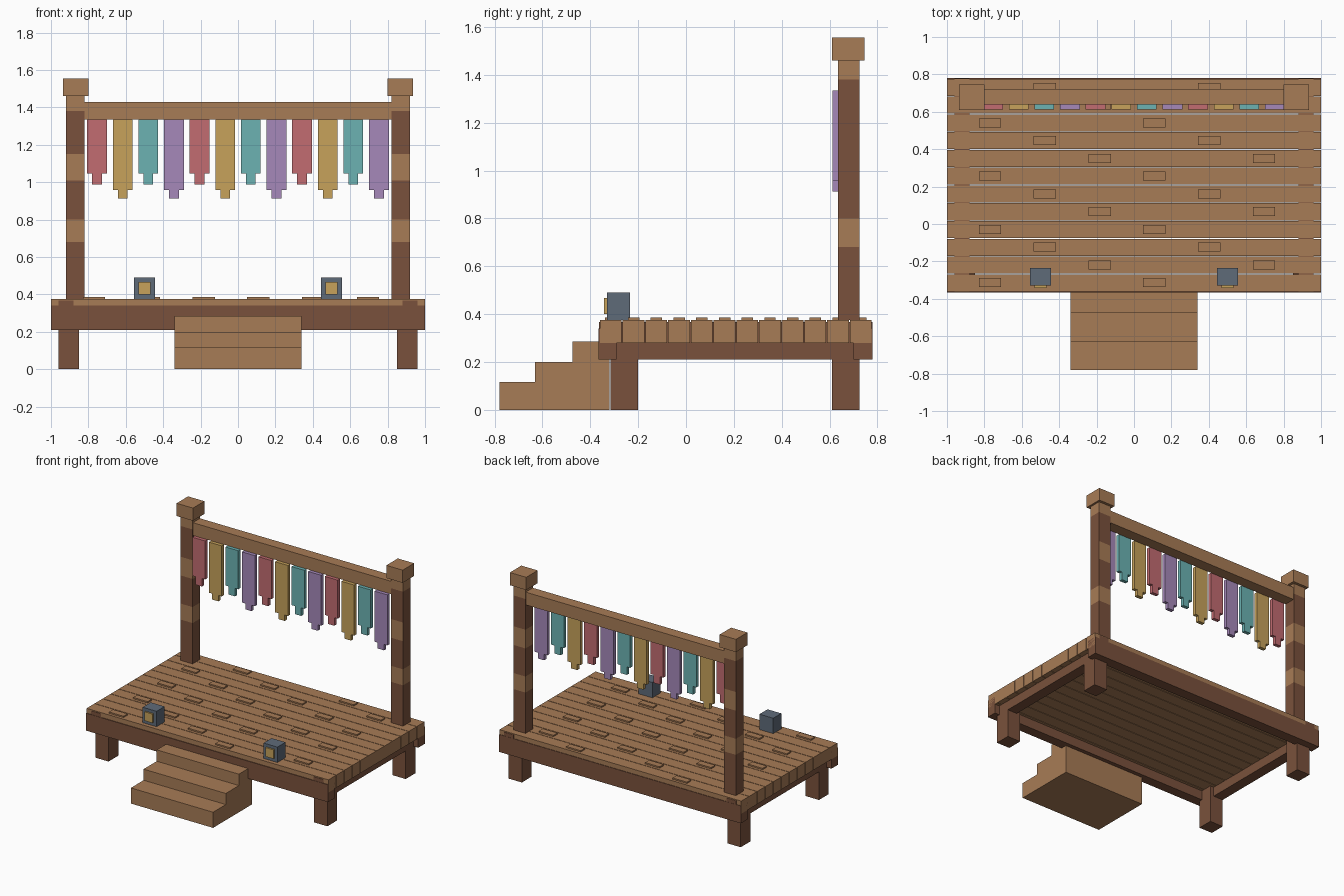
import bpy
import bmesh

cube = bpy.data.objects.get("Cube")
if cube:
    bpy.data.objects.remove(cube, do_unlink=True)


def material(name, r, g, b):
    m = bpy.data.materials.new(name)
    m.use_nodes = True
    m.diffuse_color = (r, g, b, 1)
    m.node_tree.nodes["Principled BSDF"].inputs["Base Color"].default_value = (r, g, b, 1)
    return m


LIGHT = material("light_wood", 0.39, 0.20, 0.093)
DARK = material("dark_wood", 0.195, 0.083, 0.045)
RED = material("red_cloth", 0.54, 0.15, 0.165)
GOLD = material("gold", 0.57, 0.36, 0.105)
TEAL = material("teal_cloth", 0.15, 0.45, 0.45)
PURPLE = material("purple_cloth", 0.38, 0.25, 0.49)
SLATE = material("slate_metal", 0.114, 0.145, 0.19)


def finish(name, bm, *mats):
    bmesh.ops.recalc_face_normals(bm, faces=bm.faces)
    mesh = bpy.data.meshes.new(name)
    bm.to_mesh(mesh)
    bm.free()
    for m in mats:
        mesh.materials.append(m)
    ob = bpy.data.objects.new(name, mesh)
    bpy.context.collection.objects.link(ob)
    return ob


def add_box(bm, x, y, z):
    """Box spanning three (low, high) ranges."""
    new = bmesh.ops.create_cube(bm, size=1)["verts"]
    for v in new:
        v.co = [r[0] if c < 0 else r[1] for c, r in zip(v.co, (x, y, z))]


def box(name, x, y, z, mat):
    bm = bmesh.new()
    add_box(bm, x, y, z)
    return finish(name, bm, mat)


def prism(name, outline, place, offset, mat):
    """Extrude a flat outline along an offset vector."""
    bm = bmesh.new()
    face = bm.faces.new([bm.verts.new(place(a, b)) for a, b in outline])
    ext = bmesh.ops.extrude_face_region(bm, geom=[face])["geom"]
    verts = [g for g in ext if isinstance(g, bmesh.types.BMVert)]
    bmesh.ops.translate(bm, vec=offset, verts=verts)
    return finish(name, bm, mat)


# Deck planks with narrow gaps, and small raised cleats staggered over them
PITCH, DECK = 0.095, 0.375
cleats = bmesh.new()
for i in range(12):
    y = -0.36 + i * PITCH
    box(f"deck_plank_{i + 1}", (-1, 1), (y, y + 0.091), (0.28, DECK), LIGHT)
    for col in (2 * i % 6, (2 * i + 3) % 6):
        x = -0.77 + col * 0.293
        add_box(cleats, (x - 0.06, x + 0.06), (y + 0.022, y + 0.07), (DECK, 0.385))
finish("deck_cleats", cleats, LIGHT)

# Frame beams under the deck
box("front_beam", (-1, 1), (-0.365, -0.29), (0.21, 0.34), DARK)
box("back_beam", (-1, 1), (0.70, 0.78), (0.21, 0.34), DARK)

for side, s in (("right", -1), ("left", 1)):
    def span(a, b):
        return sorted((s * a, s * b))

    box(side + "_beam", span(0.88, 0.96), (-0.363, 0.779), (0.21, 0.368), DARK)
    box(side + "_front_leg", span(0.85, 0.96), (-0.315, -0.2), (0, 0.28), DARK)
    box(side + "_back_leg", span(0.85, 0.96), (0.61, 0.725), (0, 0.28), DARK)

    # Banded post: stacked sections, plain dark on the upper outer face
    bm = bmesh.new()
    add_box(bm, span(0.82, 0.92), (0.635, 0.725), (DECK, 1.46))
    for z in (0.68, 0.80, 1.01, 1.15, 1.38):
        bmesh.ops.bisect_plane(bm, geom=bm.verts[:] + bm.edges[:] + bm.faces[:],
                               plane_co=(0, 0, z), plane_no=(0, 0, 1))
    bm.normal_update()
    for f in bm.faces:
        z = f.calc_center_median().z
        outer = f.normal.x * s > 0.5
        light = 0.68 < z < 0.80 or z > 1.38 or (1.01 < z < 1.15 and not outer)
        f.material_index = 0 if light else 1
    finish(side + "_post", bm, LIGHT, DARK)
    box(side + "_post_cap", span(0.80, 0.935), (0.61, 0.745), (1.46, 1.555), LIGHT)

    # Lamp with a glowing front pane
    box(side + "_lamp", span(0.443, 0.557), (-0.33, -0.235), (DECK, 0.49), SLATE)
    box(side + "_lamp_pane", span(0.468, 0.532), (-0.342, -0.33), (0.40, 0.467), GOLD)

# Top rail
box("top_rail", (-0.83, 0.83), (0.638, 0.722), (1.335, 1.43), LIGHT)

# Hanging banners with a narrow tip, alternating short and long
for i in range(12):
    x = (i - 5.5) * 0.137
    body, tip = ((1.047, 0.987), (0.957, 0.913))[i % 2]
    half = [(0.053, 1.335), (0.053, body), (0.026, body), (0.026, tip)]
    outline = half + [(-a, b) for a, b in reversed(half)]
    prism(f"banner_{i + 1}", outline, lambda a, b: (x + a, 0.612, b),
          (0, 0.026, 0), (RED, GOLD, TEAL, PURPLE)[i % 4])

# Front steps as one stepped block
profile = [(-0.32, 0), (-0.78, 0)]
for y, z, y_next in ((-0.78, 0.117, -0.63), (-0.63, 0.2, -0.475), (-0.475, 0.285, -0.32)):
    profile += [(y, z), (y_next, z)]
prism("front_steps", profile, lambda a, b: (-0.34, a, b), (0.68, 0, 0), LIGHT)
